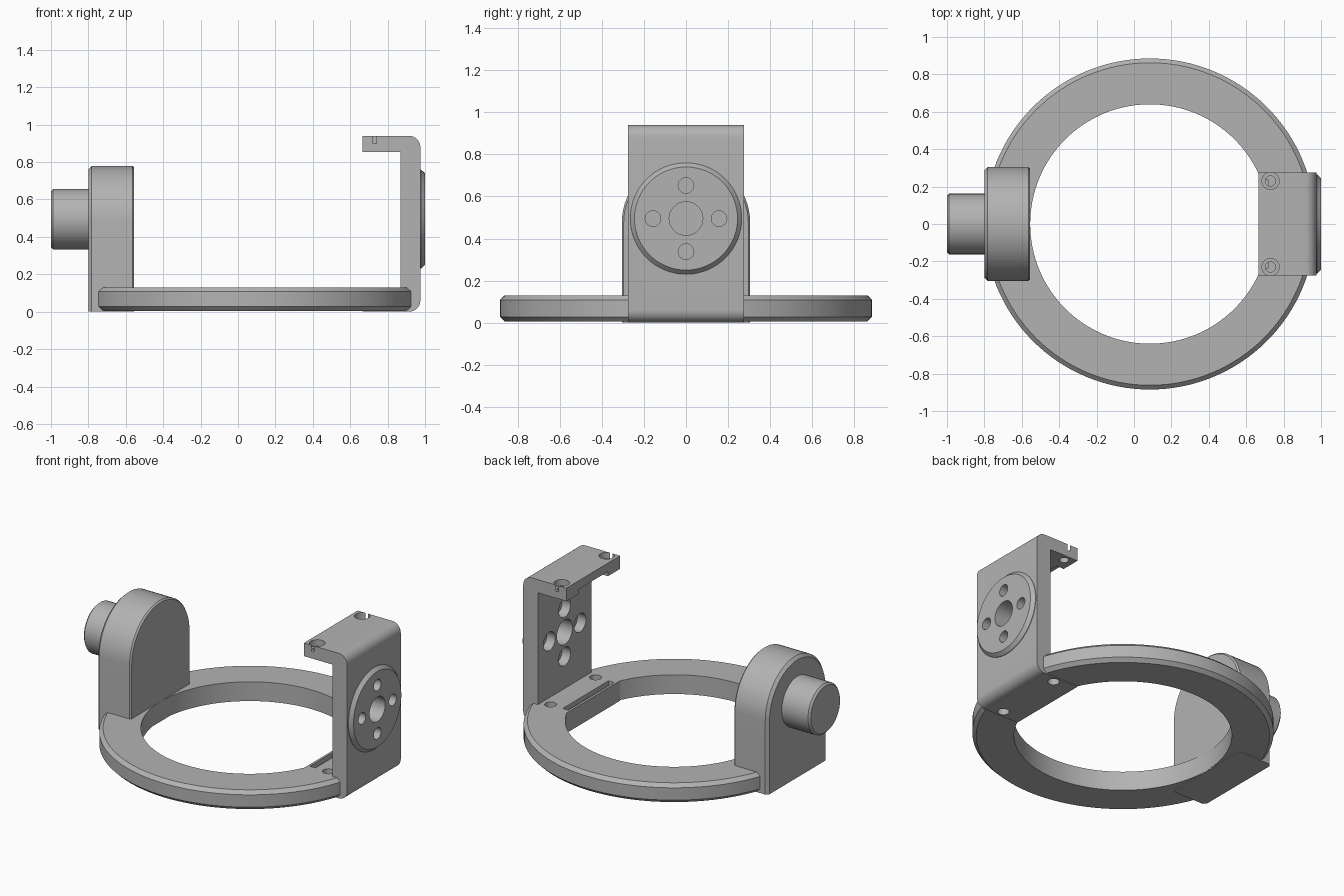
import bpy, bmesh, math
from mathutils import Matrix, Vector

cube = bpy.data.objects.get("Cube")
if cube:
    bpy.data.objects.remove(cube)

GREY = (0.45, 0.45, 0.45, 1)
metal = bpy.data.materials.new("plain grey")
metal.use_nodes = True
metal.diffuse_color = GREY
metal.node_tree.nodes["Principled BSDF"].inputs["Base Color"].default_value = GREY

AXIS_Z = 0.495      # height of the pivot axis
HALF = 0.275        # half width of the bracket
ALONG_X = Matrix.Rotation(math.pi / 2, 4, 'Y')


def loft(name, loops, closed=False):
    """Skin a list of equal point loops, capping the ends unless closed."""
    bm = bmesh.new()
    rows = [[bm.verts.new(p) for p in loop] for loop in loops]
    n = len(rows[0])
    pairs = list(zip(rows, rows[1:]))
    if closed:
        pairs.append((rows[-1], rows[0]))
    else:
        bm.faces.new(rows[0])
        bm.faces.new(rows[-1])
    for a, b in pairs:
        for i in range(n):
            j = (i + 1) % n
            bm.faces.new((a[i], a[j], b[j], b[i]))
    bmesh.ops.recalc_face_normals(bm, faces=bm.faces)
    mesh = bpy.data.meshes.new(name)
    bm.to_mesh(mesh)
    bm.free()
    obj = bpy.data.objects.new(name, mesh)
    bpy.context.collection.objects.link(obj)
    mesh.materials.append(metal)
    return obj


def lathe(name, profile, centre, turn=Matrix(), closed=False, sides=48):
    """Turn (radius, height) points about an axis through centre."""
    loops = []
    for r, h in profile:
        angles = [math.tau * i / sides for i in range(sides)]
        loops.append([Vector(centre) + turn @ Vector((r * math.cos(a), r * math.sin(a), h))
                      for a in angles])
    return loft(name, loops, closed)


def box(name, x0, x1, y0, y1, z0, z1):
    return loft(name, [[(x0, y0, z), (x1, y0, z), (x1, y1, z), (x0, y1, z)] for z in (z0, z1)])


def cut(targets, cutter):
    """Subtract the cutter from each target, then discard it."""
    cutter.hide_render = True
    for obj in targets:
        mod = obj.modifiers.new("cut", 'BOOLEAN')
        mod.operation = 'DIFFERENCE'
        mod.solver = 'EXACT'
        mod.object = cutter
        bpy.context.view_layer.objects.active = obj
        bpy.ops.object.modifier_apply(modifier=mod.name)
    bpy.data.objects.remove(cutter)


def bore(targets, r, centre, h0, h1, turn=Matrix()):
    cut(targets, lathe("bore", [(r, h0), (r, h1)], centre, turn, sides=32))


def arc(cx, cz, r, start, end, steps=8):
    angles = [math.radians(start + (end - start) * i / steps) for i in range(steps + 1)]
    return [(cx + r * math.cos(a), cz + r * math.sin(a)) for a in angles]


# Base ring with chamfered outer edges
ring = lathe("base_ring", [(0.64, 0.005), (0.862, 0.005), (0.885, 0.028),
                           (0.885, 0.108), (0.862, 0.13), (0.64, 0.13)],
             (0.085, 0, 0), closed=True, sides=128)
cut([ring], box("bracket_gap", 0.6, 1.1, -HALF + 0.002, HALF - 0.002, -0.1, 0.3))

# C shaped bracket with rounded outer corners
outline = [(0.665, 0)] + arc(0.915, 0.06, 0.06, -90, 0) + arc(0.915, 0.88, 0.06, 0, 90)
outline += [(0.665, 0.94), (0.665, 0.855), (0.87, 0.855), (0.87, 0.13), (0.665, 0.13)]
bracket = loft("side_bracket", [[(x, y, z) for x, z in outline] for y in (-HALF, HALF)])

# Raised pivot disc on the bracket
disc = lathe("pivot_disc", [(0.265, 0.96), (0.265, 0.978), (0.245, 1.0)],
             (0, 0, AXIS_Z), ALONG_X, sides=64)

# Pivot hole and four screw holes, wider on the inner side
bore([bracket, disc], 0.08, (0, 0, AXIS_Z), 0.8, 1.1, ALONG_X)
for k in range(4):
    a = k * math.pi / 2
    spot = (0, 0.157 * math.cos(a), AXIS_Z + 0.157 * math.sin(a))
    bore([bracket, disc], 0.037, spot, 0.8, 1.1, ALONG_X)
    bore([bracket], 0.06, spot, 0.8, 0.93, ALONG_X)

# Screw holes in both flanges
for side in (-1, 1):
    top_hole = (0.73, side * 0.23, 0)
    bore([bracket], 0.028, top_hole, 0.8, 1.0)
    bore([bracket], 0.046, top_hole, 0.9, 1.0)
    bore([bracket], 0.035, (0.81, side * 0.23, 0), -0.1, 0.2)

# Recesses in the facing sides of the flanges
cut([bracket], box("lower_slot", 0.68, 0.72, -0.235, 0.235, 0.1, 0.2))
cut([bracket], box("upper_notch", 0.6, 0.72, -0.15, 0.15, 0.8, 0.885))


# Arched housing with chamfered rims
def arch(x, r):
    return [(x, -r, 0)] + [(x, y, z) for y, z in arc(0, 0.475, r, 180, 0, 32)] + [(x, r, 0)]


housing = loft("arched_housing", [arch(-0.80, 0.287), arch(-0.782, 0.305),
                                  arch(-0.565, 0.305), arch(-0.555, 0.296)])

# Round stub on the outer side of the housing
stub = lathe("shaft_stub", [(0.15, -1.0), (0.162, -0.988), (0.162, -0.79)],
             (0, 0, AXIS_Z), ALONG_X)

# Smooth the curves and keep the edges sharp
bpy.ops.object.select_all(action='DESELECT')
for obj in (ring, bracket, disc, housing, stub):
    obj.select_set(True)
bpy.context.view_layer.objects.active = ring
bpy.ops.object.shade_smooth_by_angle(angle=math.radians(25))
